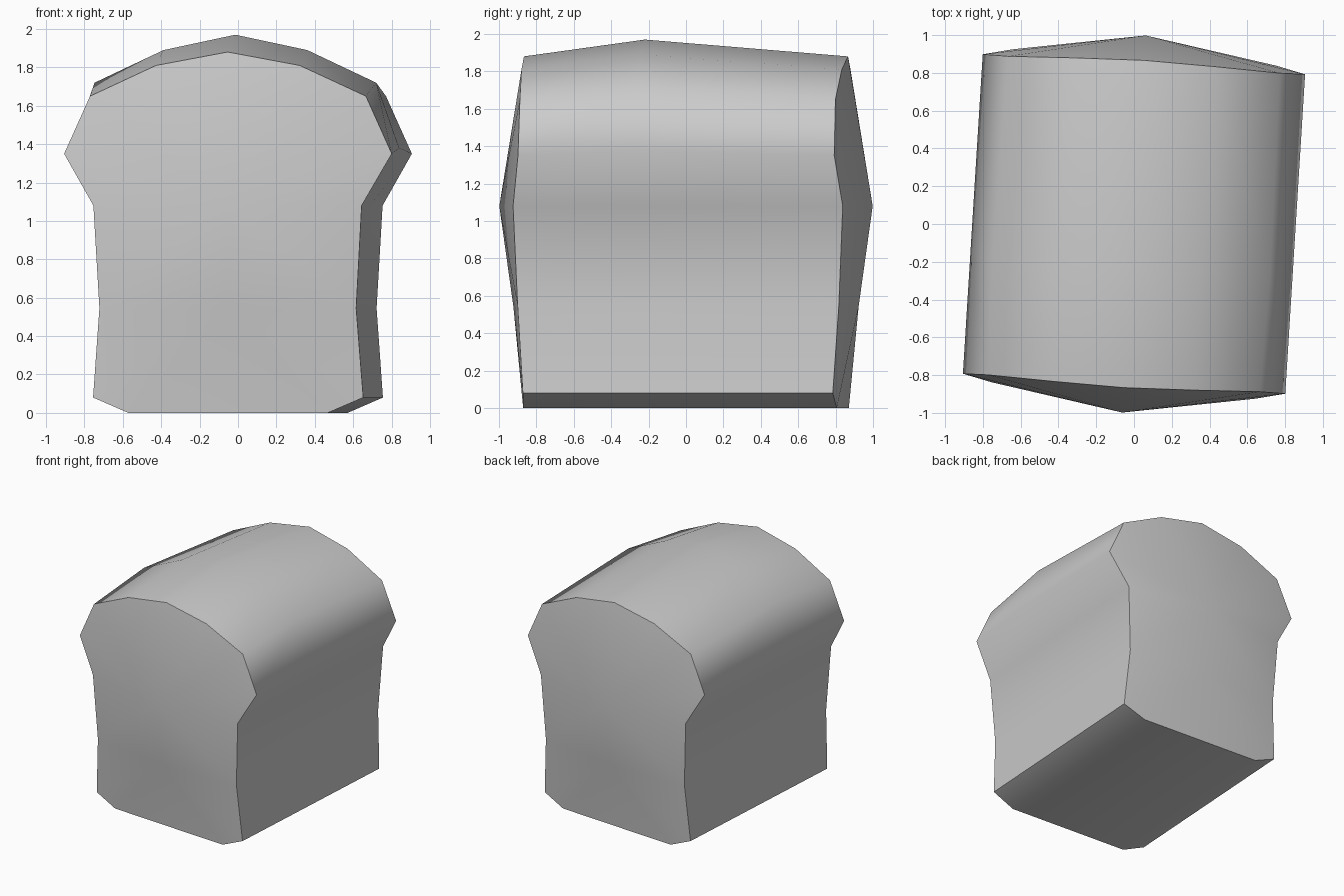
import bpy
import bmesh
import math
from mathutils import Matrix

cube = bpy.data.objects.get("Cube")
if cube:
    bpy.data.objects.remove(cube, do_unlink=True)

# Single flat colour
crust = bpy.data.materials.new("crust_grey")
crust.use_nodes = True
grey = (0.6, 0.6, 0.6, 1)
crust.diffuse_color = grey
crust.node_tree.nodes["Principled BSDF"].inputs["Base Color"].default_value = grey

# Half outline of the slice, bottom to crown: half width, height, end depth
END = [(0.52, 0, 0.84), (0.705, 0.08, 0.83), (0.67, 0.545, 0.86),
       (0.70, 1.08, 0.883), (0.855, 1.35, 0.847), (0.72, 1.65, 0.845),
       (0.375, 1.81, 0.858), (0, 1.88, 0.868)]
# Extra height and width of the puffed-up middle
RISE = [0, 0, 0, 0, 0.03, 0.07, 0.08, 0.09]
WIDEN = [0, 0, 0, 0, 0, 0.015, 0, 0]
MID_Y = -0.22

bm = bmesh.new()


def ring(half):
    """Mirror a half outline into a closed ring of vertices."""
    full = half + [(-x, y, z) for x, y, z in reversed(half[:-1])]
    return [bm.verts.new(p) for p in full]


def cap(loop, side):
    """Close an end with a shallow bulge around two raised points."""
    peak = bm.verts.new((0, side, 1.08))
    low = bm.verts.new((0, side * 0.925, 0.545))
    count = len(loop)
    for i in range(count):
        hub = peak if 2 <= i <= count - 4 else low
        bm.faces.new((loop[i], loop[(i + 1) % count], hub))
    bm.faces.new((loop[2], peak, low))
    bm.faces.new((loop[count - 3], low, peak))


front = ring([(x, -d, z) for x, z, d in END])
middle = ring([(x + w, MID_Y, z + r) for (x, z, d), r, w in zip(END, RISE, WIDEN)])
back = ring([(x, d, z) for x, z, d in END])

# Crust around the loaf
for a, b in ((front, middle), (middle, back)):
    for i in range(len(a)):
        j = (i + 1) % len(a)
        bm.faces.new((a[i], a[j], b[j], b[i]))

# Bulging ends
cap(front, -1)
cap(back, 1)

bmesh.ops.recalc_face_normals(bm, faces=bm.faces[:])
bm.transform(Matrix.Rotation(math.radians(-3.55), 4, "Z"))

mesh = bpy.data.meshes.new("bread_loaf")
bm.to_mesh(mesh)
bm.free()
mesh.materials.append(crust)
loaf = bpy.data.objects.new("bread_loaf", mesh)
bpy.context.collection.objects.link(loaf)

# Smooth crust with crisp end edges
bpy.ops.object.select_all(action="DESELECT")
loaf.select_set(True)
bpy.context.view_layer.objects.active = loaf
bpy.ops.object.shade_smooth_by_angle(angle=math.radians(60))
